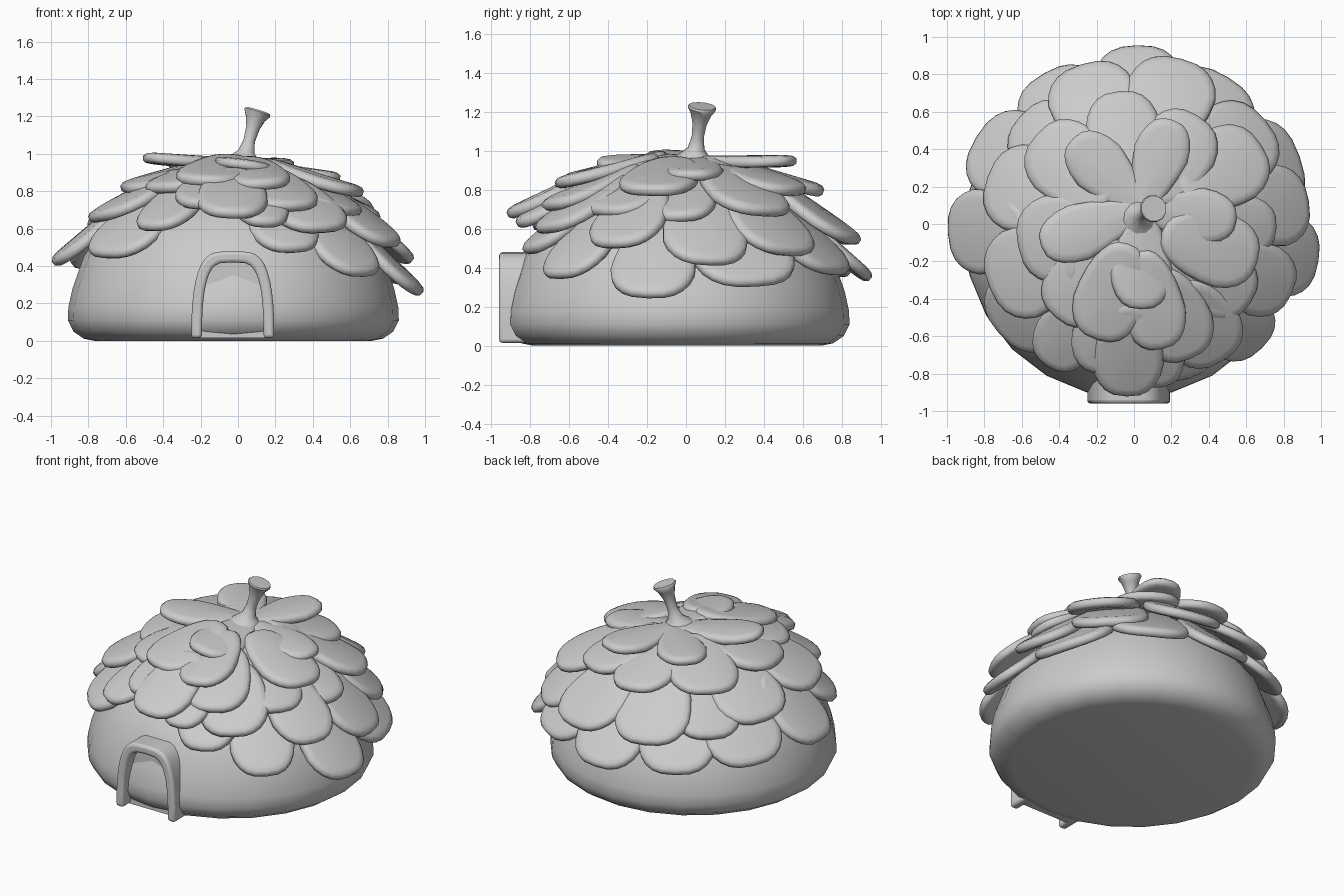
import bpy, bmesh, math
from mathutils import Vector

if "Cube" in bpy.data.objects:
    bpy.data.objects.remove(bpy.data.objects["Cube"])


def finish(name, bm, angle=45):
    bmesh.ops.recalc_face_normals(bm, faces=bm.faces)
    me = bpy.data.meshes.new(name)
    bm.to_mesh(me)
    bm.free()
    ob = bpy.data.objects.new(name, me)
    bpy.context.collection.objects.link(ob)
    smooth(ob, angle)
    return ob


def smooth(ob, angle):
    bpy.ops.object.select_all(action='DESELECT')
    ob.select_set(True)
    bpy.context.view_layer.objects.active = ob
    bpy.ops.object.shade_smooth_by_angle(angle=math.radians(angle))


def spow(v, e):
    return math.copysign(abs(v) ** e, v)


def petal(name, tip, width, length, az, slope, taper=0.75, thick=0.065, roll=0):
    """Rounded slab with a soft rim, pointing outward and down by slope."""
    d = Vector((math.cos(az) * math.cos(slope), math.sin(az) * math.cos(slope), -math.sin(slope)))
    c = Vector((-math.sin(az), math.cos(az), 0))
    n = d.cross(c)
    c, n = c * math.cos(roll) + n * math.sin(roll), n * math.cos(roll) - c * math.sin(roll)
    bm = bmesh.new()

    def point(x, y, z):
        bend = -0.12 * x * x / width
        return bm.verts.new(Vector(tip) + d * (y - length / 2) + c * x + n * (z + bend))

    seg, rings = 24, []
    for inset, z in ((.05, .5), (.02, .42), (.004, .2), (.004, -.2), (.02, -.42), (.05, -.5)):
        ring = []
        for i in range(seg):
            a = 2 * math.pi * i / seg
            u = spow(math.cos(a), .85)
            w = taper + (1 - taper) * min(1, (u + 1) / 1.35)
            x = (width / 2 - inset) * spow(math.sin(a), .75) * w
            ring.append(point(x, (length / 2 - inset) * u, z * thick))
        rings.append(ring)
    for r0, r1 in zip(rings, rings[1:]):
        for i in range(seg):
            j = (i + 1) % seg
            bm.faces.new((r0[i], r0[j], r1[j], r1[i]))
    for ring, z in ((rings[0], .5), (rings[-1], -.5)):
        mid = point(0, 0, z * thick)
        for i in range(seg):
            bm.faces.new((ring[i], ring[(i + 1) % seg], mid))
    return finish(name, bm, 60)


def slope_at(z):
    table = ((.2, 44), (.4, 40), (.65, 25), (.8, 14), (1.0, 6))
    for (z0, s0), (z1, s1) in zip(table, table[1:]):
        if z <= z1:
            return math.radians(s0 + (s1 - s0) * (z - z0) / (z1 - z0))
    return 0


# Round hut body, lathed from a profile
profile = ((.74, 0), (.80, .012), (.855, .05), (.885, .11), (.882, .18), (.86, .28), (.80, .45),
           (.72, .57), (.6, .68), (.45, .78), (.25, .86))
bm = bmesh.new()
SEG = 24
rings = []
for r, z in profile:
    rings.append([bm.verts.new((-.025 + r * math.cos(2 * math.pi * i / SEG),
                                -.045 + r * math.sin(2 * math.pi * i / SEG), z)) for i in range(SEG)])
for r0, r1 in zip(rings, rings[1:]):
    for i in range(SEG):
        j = (i + 1) % SEG
        bm.faces.new((r0[i], r0[j], r1[j], r1[i]))
bm.faces.new(rings[0][::-1])
top = bm.verts.new((-.025, -.045, .9))
for i in range(SEG):
    bm.faces.new((rings[-1][i], rings[-1][(i + 1) % SEG], top))
finish("hut_body", bm)

# Roof petals: tip x, tip y, lower edge z, width
rows = {
    "eave_petal": ((.98, -.2, .22, .46), (.68, -.66, .32, .42), (.88, .36, .28, .56), (.5, .78, .34, .52),
                   (.02, .95, .31, .48), (-.48, .8, .33, .5), (-.84, .46, .36, .52), (-.99, -.05, .38, .48),
                   (-.72, -.58, .42, .5), (.3, -.82, .45, .4)),
    "middle_petal": ((.93, .12, .39, .46), (.84, -.37, .48, .42), (.47, -.73, .56, .45), (.15, -.87, .59, .32),
                     (-.04, -.92, .64, .4), (-.46, -.76, .57, .36), (-.77, -.34, .62, .52), (.25, .88, .5, .5),
                     (.7, .55, .44, .5), (-.28, .85, .5, .5), (-.78, .25, .57, .5), (-.6, .58, .52, .46)),
    "upper_petal": ((-.2, -.8, .69, .38), (.3, -.72, .68, .42), (.76, -.02, .62, .36), (.62, -.42, .65, .42),
                    (.68, .42, .65, .46), (.34, .58, .76, .44), (-.08, .71, .76, .42), (-.52, .48, .77, .46),
                    (-.62, -.12, .78, .5), (-.42, -.5, .78, .42), (.15, -.67, .8, .36), (.66, -.2, .76, .42),
                    (-.2, -.62, .82, .4)),
}
for name, petals in rows.items():
    for k, (x, y, z, w) in enumerate(petals):
        petal(f"{name}_{k}", (x, y, z + .03), w, .56, math.atan2(y, x), slope_at(z),
              roll=math.radians((-3, 2, 4, -2)[k % 4]))

# Crown of five petals around the stem
root = Vector((.04, .08, .945))
for k, (x, y, z, w, roll) in enumerate(((.55, .02, .87, .32, 0), (.21, .56, .95, .32, 0), (-.33, .46, .95, .33, 0),
                                        (-.5, -.12, .98, .33, 0), (.04, -.46, .94, .36, -8))):
    v = Vector((x, y, z)) - root
    flat = math.hypot(v.x, v.y)
    petal(f"crown_petal_{k}", (x, y, z), w, flat + .06, math.atan2(v.y, v.x),
          math.atan2(-v.z, flat), taper=.38, thick=.06, roll=math.radians(roll))

# Flared, leaning stem
cu = bpy.data.curves.new("stem", 'CURVE')
cu.dimensions = '3D'
cu.bevel_depth = 1
cu.bevel_resolution = 4
cu.use_fill_caps = True
path = ((.03, .04, .93, .14), (.035, .045, .97, .085), (.045, .052, 1.01, .045), (.06, .06, 1.07, .032),
        (.08, .07, 1.14, .038), (.093, .077, 1.19, .055), (.103, .082, 1.22, .074), (.106, .083, 1.23, .07))
sp = cu.splines.new('POLY')
sp.points.add(len(path) - 1)
for p, (x, y, z, r) in zip(sp.points, path):
    p.co = (x, y, z, 1)
    p.radius = r
stem = bpy.data.objects.new("stem", cu)
bpy.context.collection.objects.link(stem)
bpy.ops.object.select_all(action='DESELECT')
stem.select_set(True)
bpy.context.view_layer.objects.active = stem
bpy.ops.object.convert(target='MESH')
smooth(bpy.context.view_layer.objects.active, 50)


# Door arch and panel
def arch(bm, half, height, y, n=20):
    return [bm.verts.new((-.028 + half * spow(math.cos(math.pi * i / n), .5), y,
                          .015 + (height - .015) * abs(math.sin(math.pi * i / n)) ** .8)) for i in range(n + 1)]


def extrude_back(bm, depth):
    out = bmesh.ops.extrude_face_region(bm, geom=bm.faces[:])
    bmesh.ops.translate(bm, vec=(0, depth, 0),
                        verts=[g for g in out["geom"] if isinstance(g, bmesh.types.BMVert)])


bm = bmesh.new()
outer, inner = arch(bm, .222, .48, -.96), arch(bm, .165, .42, -.96)
for i in range(len(outer) - 1):
    bm.faces.new((outer[i], outer[i + 1], inner[i + 1], inner[i]))
extrude_back(bm, .2)
frame = finish("door_frame", bm, 50)
bev = frame.modifiers.new("soft_edges", 'BEVEL')
bev.width = .018
bev.segments = 3
bev.limit_method = 'ANGLE'
bev.angle_limit = math.radians(50)

bm = bmesh.new()
bm.faces.new(arch(bm, .18, .44, -.88))
extrude_back(bm, .08)
finish("door_panel", bm, 40)
